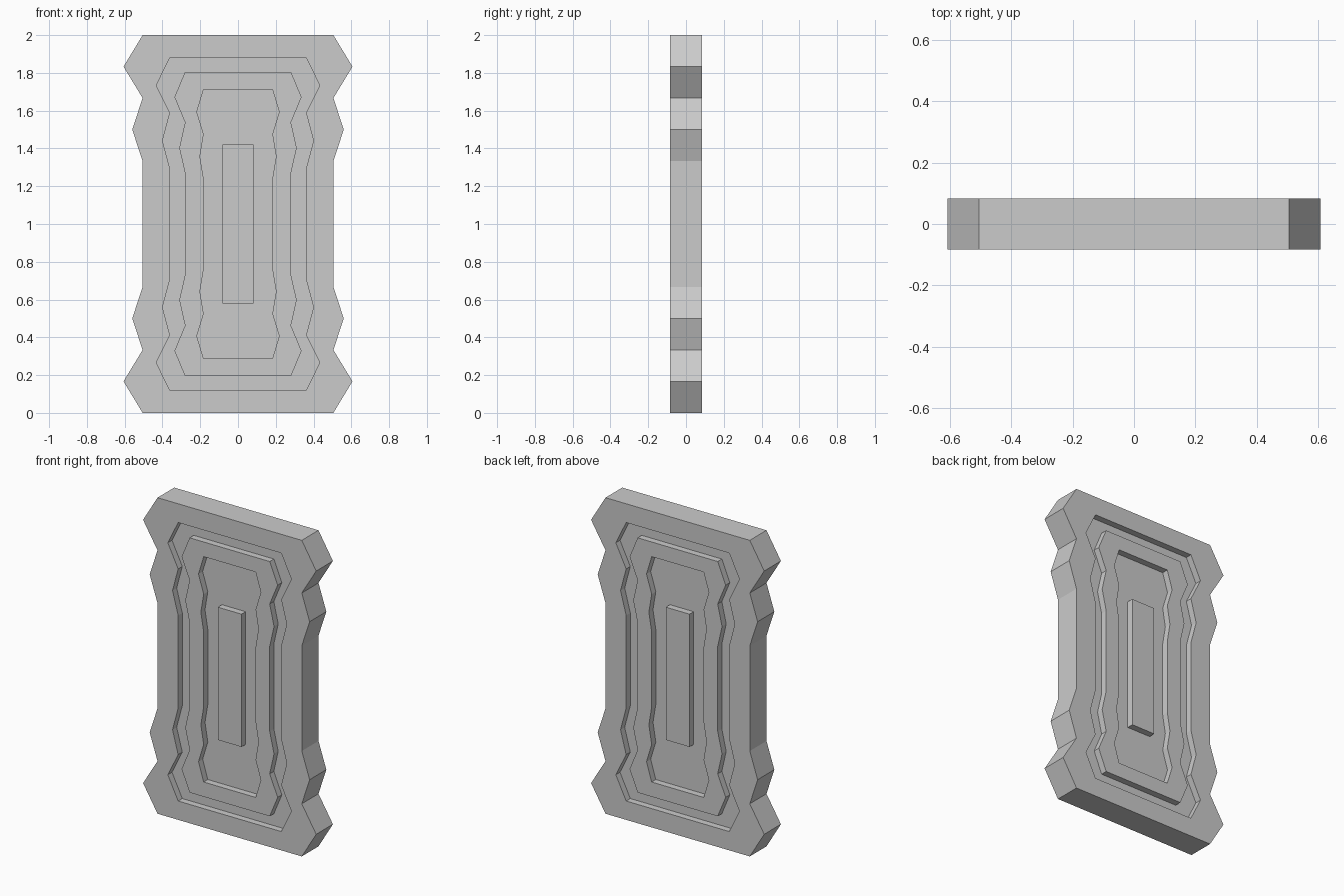
import bpy
import bmesh

if "Cube" in bpy.data.objects:
    bpy.data.objects.remove(bpy.data.objects["Cube"])

FACE = 0.0835    # half thickness of the slab
FLOOR = 0.042    # half thickness at the bottom of the grooves

# Right-hand edge of the outline, upper half: (half width, height above centre)
upper = [(0.505, 0.333), (0.56, 0.5), (0.505, 0.667), (0.606, 0.833), (0.505, 1.0)]
right = [(x, -z) for x, z in reversed(upper)] + upper
outline = right + [(-x, z) for x, z in reversed(right)]

# Steps from rim to middle: (x scale, z scale, half depth)
steps = [
    (1.0, 1.0, FACE),
    (0.714, 0.881, FACE), (0.714, 0.881, FLOOR),   # outer groove
    (0.555, 0.806, FLOOR), (0.555, 0.806, FACE),   # raised band
    (0.36, 0.713, FACE), (0.36, 0.713, FLOOR),     # inner recess
]


def add_object(name, bm):
    bmesh.ops.recalc_face_normals(bm, faces=bm.faces)
    mesh = bpy.data.meshes.new(name)
    bm.to_mesh(mesh)
    bm.free()
    obj = bpy.data.objects.new(name, mesh)
    bpy.context.collection.objects.link(obj)
    return obj


# Slab with the same stepped relief on front and back
bm = bmesh.new()
sections = [(sx, sz, -d) for sx, sz, d in reversed(steps)] + steps
loops = [[bm.verts.new((x * sx, y, 1 + z * sz)) for x, z in outline]
         for sx, sz, y in sections]
n = len(outline)
for a, b in zip(loops, loops[1:]):
    for i in range(n):
        j = (i + 1) % n
        bm.faces.new((a[i], a[j], b[j], b[i]))
bm.faces.new(loops[0])
bm.faces.new(loops[-1])
add_object("stepped_slab", bm)

# Raised centre bar on each face
for name, side in (("front_bar", -1), ("back_bar", 1)):
    bm = bmesh.new()
    bmesh.ops.create_cube(bm, size=1)
    bmesh.ops.scale(bm, vec=(0.166, FACE - FLOOR, 0.84), verts=bm.verts)
    bmesh.ops.translate(bm, vec=(0, side * (FACE + FLOOR) / 2, 1), verts=bm.verts)
    add_object(name, bm)
